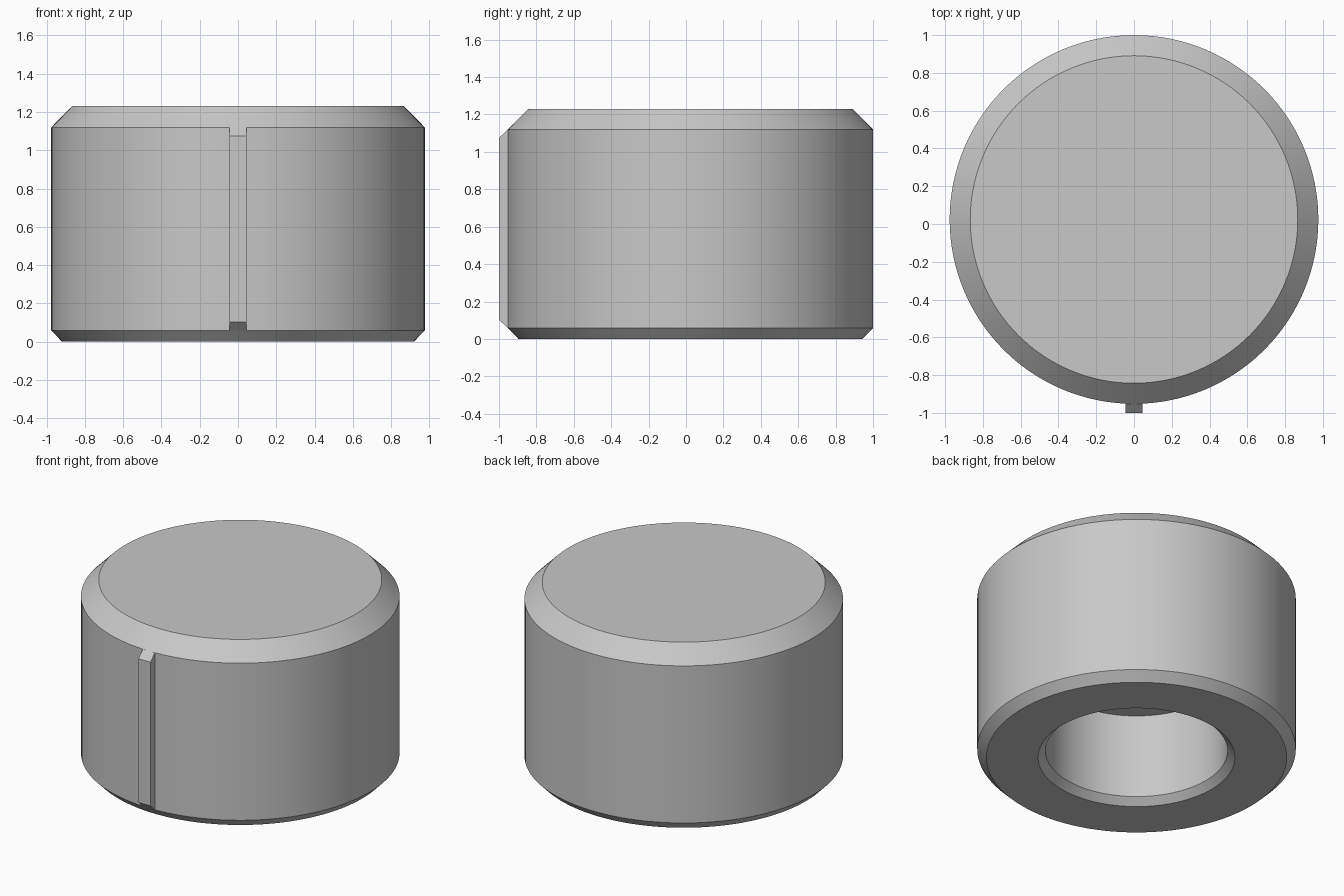
import bpy
import bmesh
import math

default = bpy.data.objects.get("Cube")
if default:
    bpy.data.objects.remove(default, do_unlink=True)

SEGMENTS = 128
CENTRE_Y = 0.024
RADIUS = 0.976
HEIGHT = 1.23

grey = bpy.data.materials.new("plain_grey")
grey.use_nodes = True
colour = (0.58, 0.58, 0.58, 1)
grey.diffuse_color = colour
grey.node_tree.nodes["Principled BSDF"].inputs["Base Color"].default_value = colour


def finish(bm, name, smooth=False):
    """Turn a bmesh into a coloured object."""
    bmesh.ops.recalc_face_normals(bm, faces=bm.faces)
    mesh = bpy.data.meshes.new(name)
    bm.to_mesh(mesh)
    bm.free()
    mesh.materials.append(grey)
    obj = bpy.data.objects.new(name, mesh)
    bpy.context.collection.objects.link(obj)
    if smooth:
        bpy.ops.object.select_all(action="DESELECT")
        obj.select_set(True)
        bpy.context.view_layer.objects.active = obj
        bpy.ops.object.shade_smooth_by_angle(angle=math.radians(30))
    return obj


def lathe(name, profile):
    """Revolve an (r, z) profile and cap both ends with flat discs."""
    bm = bmesh.new()
    rings = []
    for r, z in profile:
        rings.append([bm.verts.new((r * math.cos(a), r * math.sin(a), z))
                      for a in (math.tau * i / SEGMENTS for i in range(SEGMENTS))])
    for low, high in zip(rings, rings[1:]):
        for i in range(SEGMENTS):
            j = (i + 1) % SEGMENTS
            bm.faces.new((low[i], low[j], high[j], high[i]))
    bm.faces.new(rings[0])
    bm.faces.new(rings[-1])
    return finish(bm, name, smooth=True)


# Chamfered cylinder with a blind bore in its underside
body = lathe("body", [
    (0.558, HEIGHT / 2),
    (0.558, 0.045),
    (0.603, 0),
    (0.92, 0),
    (RADIUS, 0.058),
    (RADIUS, 1.12),
    (0.867, HEIGHT),
])
body.location.y = CENTRE_Y

# Narrow locating rib along the front, with sloped ends
side = [(-0.9, 0.058), (-0.952, 0.058), (-1, 0.103),
        (-1, 1.075), (-0.952, 1.12), (-0.9, 1.12)]
bm = bmesh.new()
outline = bm.faces.new([bm.verts.new((-0.045, y, z)) for y, z in side])
extruded = bmesh.ops.extrude_face_region(bm, geom=[outline], use_keep_orig=True)
moved = [v for v in extruded["geom"] if isinstance(v, bmesh.types.BMVert)]
bmesh.ops.translate(bm, verts=moved, vec=(0.09, 0, 0))
finish(bm, "front_rib")
